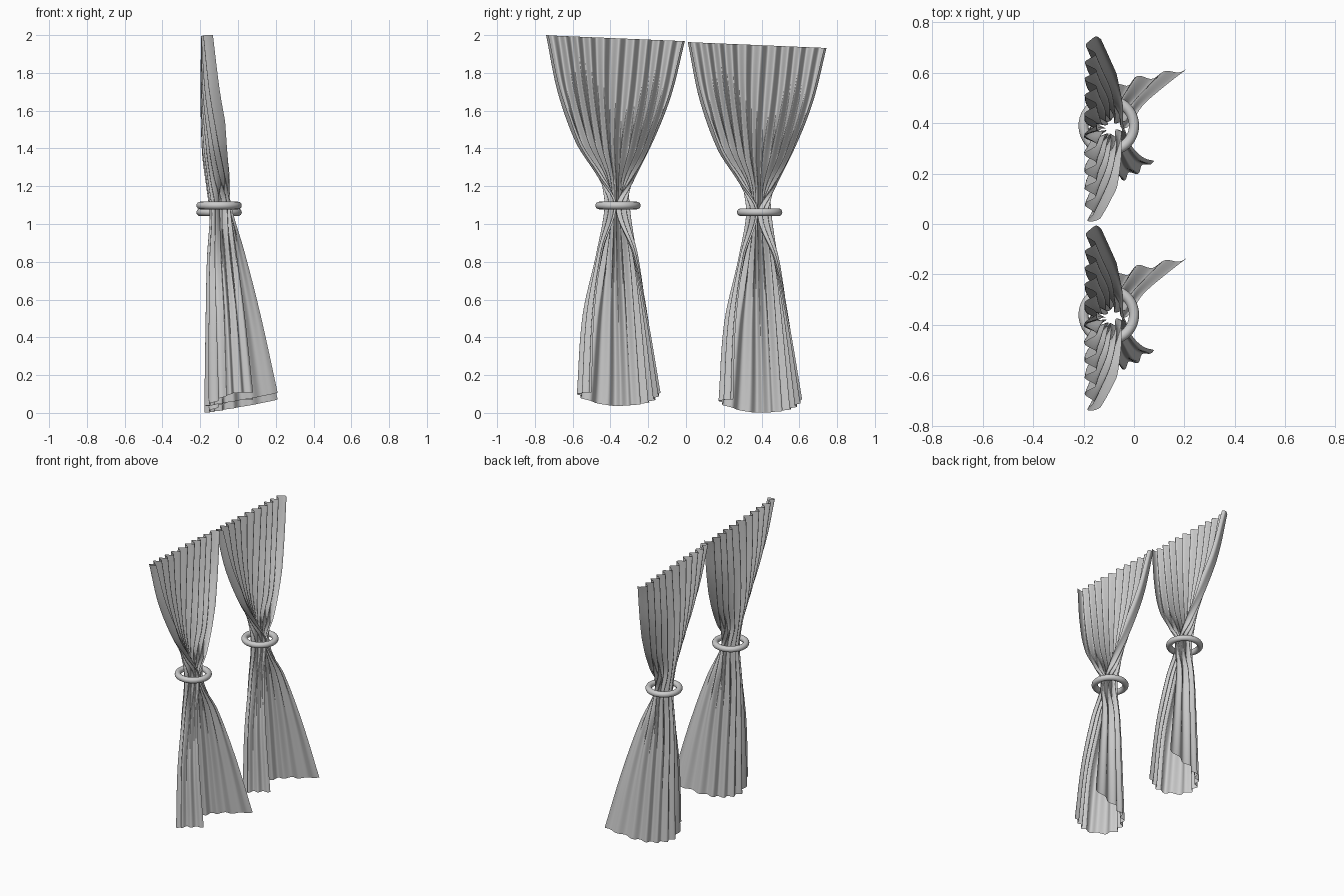
import bpy, math
from mathutils import Vector

if "Cube" in bpy.data.objects:
    bpy.data.objects.remove(bpy.data.objects["Cube"])

NU, NV, PLEATS = 260, 90, 11

# Stations from hem to heading: height fraction, pleat depth, five plan points (x, y) across the cloth
STATIONS = [
    (0.00, 0.013, [(0.08, -0.50), (-0.07, -0.562), (-0.165, -0.37), (-0.06, -0.205), (0.21, -0.135)]),
    (0.22, 0.014, [(0.035, -0.485), (-0.08, -0.53), (-0.158, -0.37), (-0.07, -0.237), (0.12, -0.205)]),
    (0.40, 0.015, [(-0.01, -0.44), (-0.095, -0.455), (-0.15, -0.37), (-0.085, -0.272), (0.035, -0.28)]),
    (0.53, 0.020, [(-0.045, -0.37), (-0.10, -0.415), (-0.13, -0.37), (-0.09, -0.315), (-0.035, -0.37)]),
    (0.61, 0.023, [(-0.06, -0.47), (-0.12, -0.43), (-0.145, -0.37), (-0.12, -0.32), (-0.055, -0.275)]),
    (0.70, 0.025, [(-0.092, -0.59), (-0.14, -0.49), (-0.165, -0.38), (-0.13, -0.275), (-0.092, -0.172)]),
    (0.84, 0.026, [(-0.14, -0.695), (-0.165, -0.54), (-0.172, -0.38), (-0.16, -0.22), (-0.14, -0.062)]),
    (1.00, 0.024, [(-0.178, -0.762), (-0.172, -0.57), (-0.172, -0.375), (-0.172, -0.18), (-0.175, 0.015)]),
]


def spline(keys, vals, t):
    """Smooth cubic through the values at the given keys."""
    n = len(keys)
    i = max(k for k in range(n - 1) if keys[k] <= t or k == 0)

    def slope(k):
        a, b = max(k - 1, 0), min(k + 1, n - 1)
        return (vals[b] - vals[a]) / (keys[b] - keys[a])
    h = keys[i + 1] - keys[i]
    s = (t - keys[i]) / h
    return (vals[i] * (2*s**3 - 3*s*s + 1) + slope(i) * (h * (s**3 - 2*s*s + s))
            + vals[i + 1] * (3*s*s - 2*s**3) + slope(i + 1) * (h * (s**3 - s*s)))


def hem_height(u):
    """Hem rises toward both side edges, sooner on the near half."""
    w = abs(2 * u - 1)
    if u > 0.5:
        return 0.037 + 0.07 * w * w
    w = min(1, 1.3 * w)
    return 0.037 + 0.07 * w * w * (3 - 2 * w)


def cloth_mesh():
    keys = [s[0] for s in STATIONS]
    fifths = [0, 0.25, 0.5, 0.75, 1]
    verts = []
    for j in range(NV + 1):
        t = j / NV
        depth = spline(keys, [s[1] for s in STATIONS], t)
        ctrl = [spline(keys, [Vector(s[2][k]) for s in STATIONS], t) for k in range(5)]
        row = [spline(fifths, ctrl, i / NU) for i in range(NU + 1)]
        curl = max(0, min(1, (t - 0.56) / 0.2))
        for i, p in enumerate(row):
            u = i / NU
            d = (row[min(i + 1, NU)] - row[max(i - 1, 0)]).normalized()
            # Pleats wander a little and soften into flat bands at the side edges
            warp = 0.016 * math.sin(9 * u + 5 * t) * math.sin(math.pi * u)
            fade = 1 - 0.7 * abs(2 * u - 1) ** 6
            a = 2 * math.pi * PLEATS * (u + warp)
            q = p + Vector((-d.y, d.x)) * depth * fade * math.sin(a)
            # Side edges roll forward above the ring
            e = max(0, (abs(2 * u - 1) - 0.91) / 0.09)
            q += curl * Vector((0.045 * e * e, (-1 if u > 0.5 else 1) * 0.034 * e ** 3))
            low, high = hem_height(u), 2.0 - 0.033 * u
            verts.append((q.x, q.y, low + (high - low) * t))
    w = NU + 1
    faces = [(j*w + i, j*w + i + 1, (j + 1)*w + i + 1, (j + 1)*w + i)
             for j in range(NV) for i in range(NU)]
    me = bpy.data.meshes.new("curtain_cloth")
    me.from_pydata(verts, [], faces)
    me.shade_smooth()
    return me


# Two matching curtains, the second slightly lower, each with a tie ring
cloth = cloth_mesh()
for side, dy, dz in (("left", 0, 0), ("right", 0.75, -0.036)):
    ob = bpy.data.objects.new("curtain_" + side, cloth)
    ob.location = (0, dy, dz)
    bpy.context.collection.objects.link(ob)
    bpy.ops.mesh.primitive_torus_add(location=(-0.1, -0.36 + dy, 1.098 + dz), major_radius=0.1,
                                     minor_radius=0.02, major_segments=48, minor_segments=16)
    ring = bpy.context.object
    ring.name = "tie_ring_" + side
    ring.data.shade_smooth()
